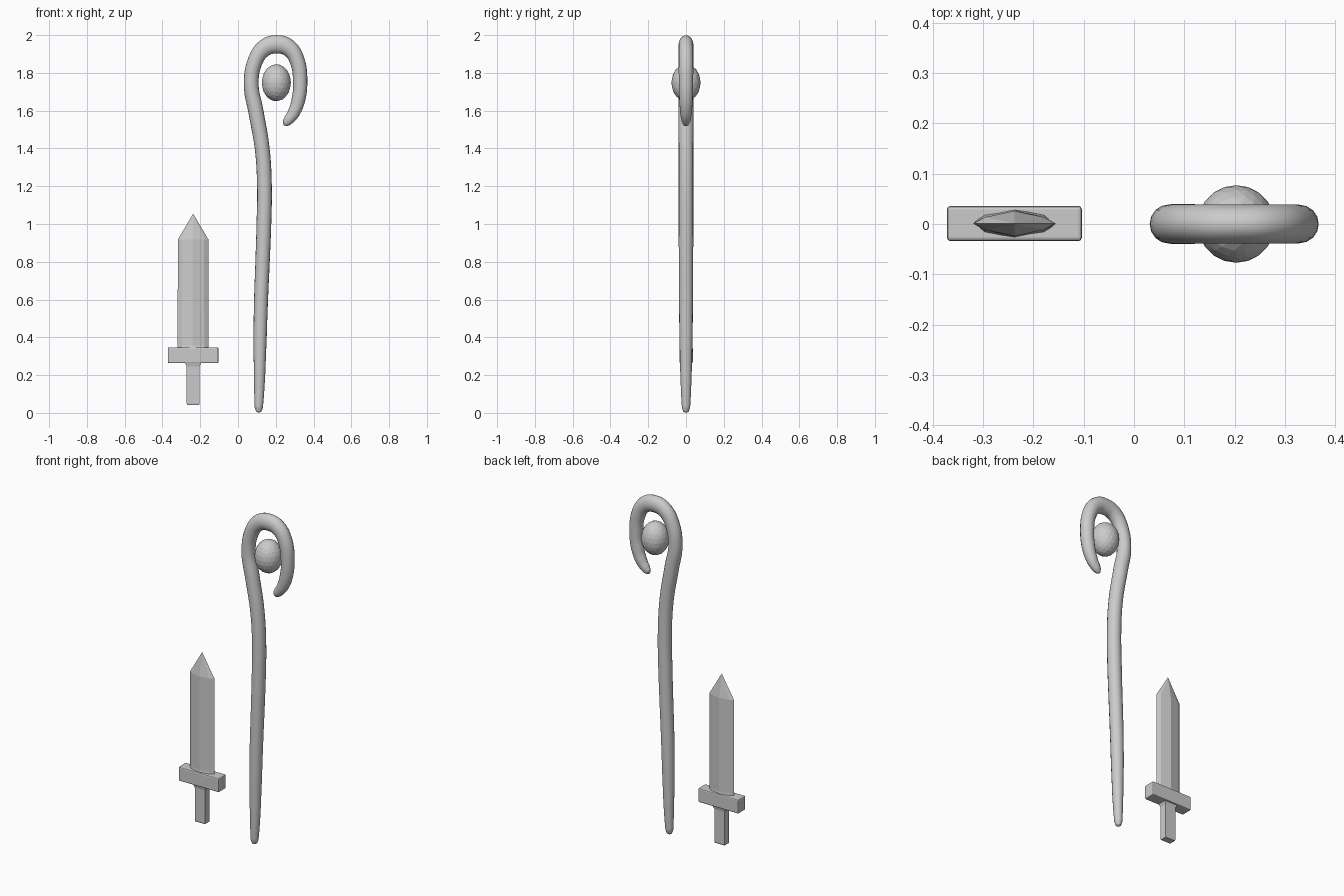
import bpy, bmesh, math

if "Cube" in bpy.data.objects:
    bpy.data.objects.remove(bpy.data.objects["Cube"])

ZS = 1.24  # vertical stretch shared by staff and orb


def mesh_object(name, bm):
    bmesh.ops.recalc_face_normals(bm, faces=bm.faces)
    me = bpy.data.meshes.new(name)
    bm.to_mesh(me)
    bm.free()
    ob = bpy.data.objects.new(name, me)
    bpy.context.collection.objects.link(ob)
    return ob


def loft(name, rings, cap_top=True):
    """Skin a list of equal-length point rings; a last ring of one point is an apex."""
    bm = bmesh.new()
    vr = [[bm.verts.new(p) for p in r] for r in rings]
    bm.faces.new(vr[0])
    for a, b in zip(vr, vr[1:]):
        n = len(a)
        for i in range(n):
            j = (i + 1) % n
            bm.faces.new((a[i], a[j], b[0]) if len(b) == 1 else (a[i], a[j], b[j], b[i]))
    if len(vr[-1]) > 2:
        bm.faces.new(vr[-1])
    return mesh_object(name, bm)


def rect(hx, hy, z):
    return [(SX + sx * hx, SY + sy * hy, z) for sx, sy in ((-1, -1), (1, -1), (1, 1), (-1, 1))]


def blade_ring(hx, hy, z, full=0.55):
    pts = [(-1, 0), (-.72, -full), (0, -1), (.72, -full), (1, 0), (.72, full), (0, 1), (-.72, full)]
    return [(SX + u * hx, SY + v * hy, z) for u, v in pts]


# staff: swept tube with a curled hook, (x, z, radius)
path = [(.11, .001, .004), (.11, .008, .015), (.11, .03, .022), (.112, .1, .026),
        (.114, .2, .030), (.117, .4, .035), (.122, .6, .037), (.130, .8, .038),
        (.137, 1.0, .039), (.140, 1.2, .039), (.128, 1.4, .039), (.094, 1.6, .040),
        (.070, 1.74, .039), (.090, 1.86, .039), (.138, 1.93, .039), (.205, 1.951, .039),
        (.272, 1.93, .039), (.315, 1.86, .039), (.329, 1.75, .038), (.320, 1.66, .036),
        (.295, 1.59, .031), (.265, 1.55, .024), (.249, 1.535, .017), (.240, 1.528, .004)]
cu = bpy.data.curves.new("staff", 'CURVE')
cu.dimensions = '3D'
cu.bevel_depth = 1.0
cu.bevel_resolution = 6
cu.resolution_u = 6
cu.use_fill_caps = True
sp = cu.splines.new('BEZIER')
sp.bezier_points.add(len(path) - 1)
for bp, (x, z, r) in zip(sp.bezier_points, path):
    bp.co = (x, 0, z / ZS)
    bp.radius = r
    bp.handle_left_type = bp.handle_right_type = 'AUTO'
staff = bpy.data.objects.new("staff", cu)
staff.scale.z = ZS
bpy.context.collection.objects.link(staff)
bpy.context.view_layer.objects.active = staff
staff.select_set(True)
bpy.ops.object.convert(target='MESH')

# faceted orb inside the hook
bpy.ops.mesh.primitive_ico_sphere_add(subdivisions=3, radius=.077, location=(.203, 0, 1.748))
orb = bpy.context.object
orb.name = "orb"
orb.scale.z = 1.27

# sword
SX, SY = -.2375, .001
loft("blade", [blade_ring(.082, .028, .33, .7), blade_ring(.082, .026, .36),
               blade_ring(.081, .025, .918, .5), [(SX, SY, 1.055)]])
loft("handle", [rect(.032, .020, .042), rect(.034, .022, .05),
                rect(.034, .022, .245), rect(.046, .028, .27)])
guard = loft("guard", [rect(.134, .035, .263), rect(.134, .035, .347)])
bev = guard.modifiers.new("soft_edges", 'BEVEL')
bev.width = .007
bev.segments = 2
